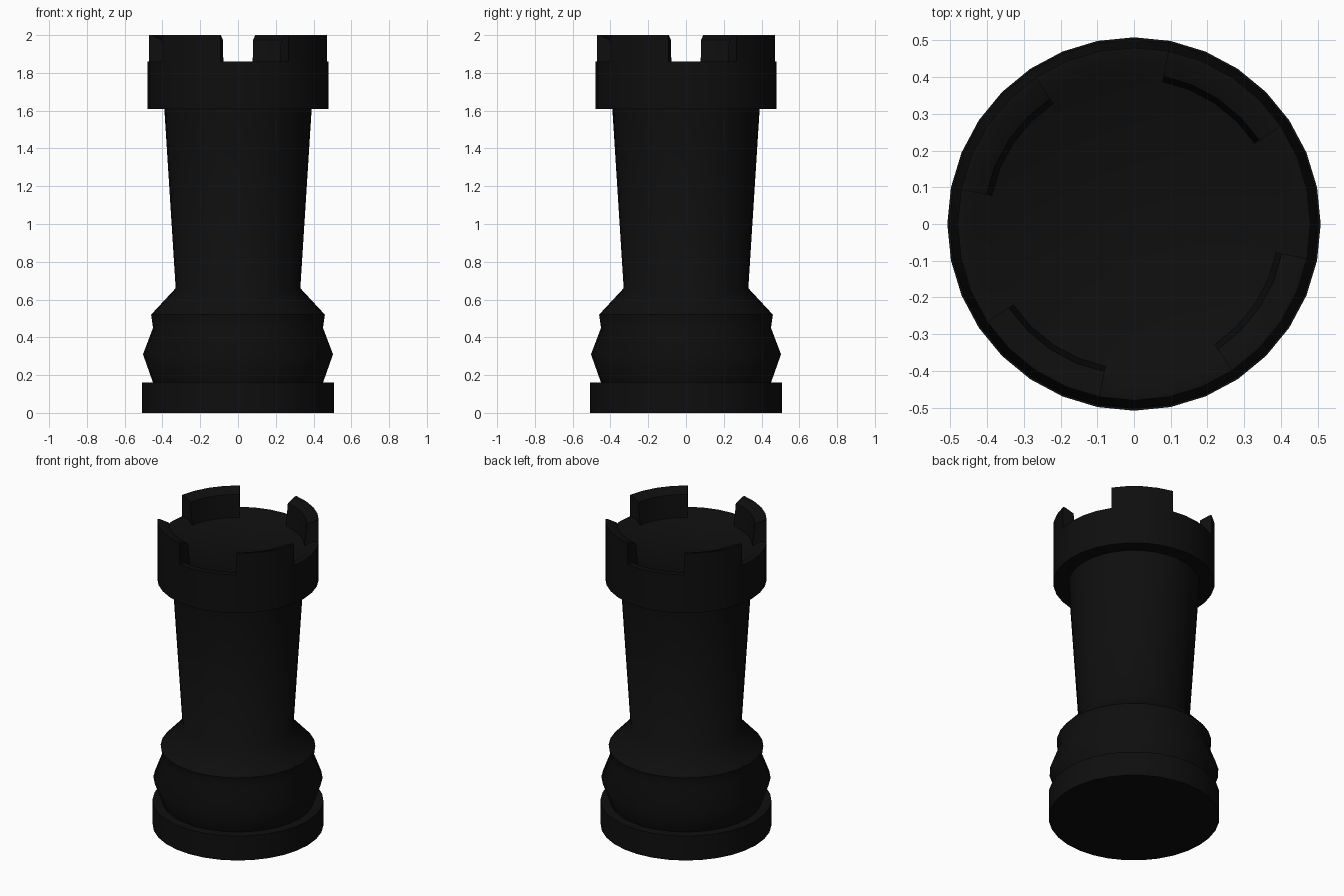
import bpy
import bmesh
from math import sin, cos, radians, tau

SIDES = 32

cube = bpy.data.objects.get("Cube")
if cube:
    bpy.data.objects.remove(cube)

# Single near-black finish
black = bpy.data.materials.new("black")
black.use_nodes = True
colour = (0.0045, 0.0045, 0.0045, 1)
black.diffuse_color = colour
black.node_tree.nodes["Principled BSDF"].inputs["Base Color"].default_value = colour


def finish(name, bm):
    """Weld, orient and shade a part, then link it to the scene."""
    bmesh.ops.remove_doubles(bm, verts=bm.verts, dist=0.0001)
    bmesh.ops.recalc_face_normals(bm, faces=bm.faces)
    mesh = bpy.data.meshes.new(name)
    bm.to_mesh(mesh)
    bm.free()
    mesh.materials.append(black)
    obj = bpy.data.objects.new(name, mesh)
    bpy.context.collection.objects.link(obj)
    bpy.ops.object.select_all(action="DESELECT")
    bpy.context.view_layer.objects.active = obj
    obj.select_set(True)
    bpy.ops.object.shade_smooth_by_angle(angle=radians(50))
    return obj


def ring_point(r, z, step):
    a = tau * step / SIDES
    return (r * cos(a), r * sin(a), z)


def lathe(name, profile):
    """Turn a profile of (radius, height) points; flat caps close the ends."""
    bm = bmesh.new()
    rings = [[bm.verts.new(ring_point(r, z, s)) for s in range(SIDES)]
             for r, z in profile]
    for low, high in zip(rings, rings[1:]):
        for s in range(SIDES):
            t = (s + 1) % SIDES
            bm.faces.new((low[s], low[t], high[t], high[s]))
    bm.faces.new(rings[0])
    bm.faces.new(rings[-1])
    return finish(name, bm)


def arc_block(name, section, first, steps):
    """Sweep a closed section around the axis over a few sides."""
    bm = bmesh.new()
    cuts = [[bm.verts.new(ring_point(r, z, first + s)) for r, z in section]
            for s in range(steps + 1)]
    n = len(section)
    for a, b in zip(cuts, cuts[1:]):
        for i in range(n):
            j = (i + 1) % n
            bm.faces.new((a[i], a[j], b[j], b[i]))
    bm.faces.new(cuts[0])
    bm.faces.new(cuts[-1])
    return finish(name, bm)


# Foot disc
lathe("foot", [(0.508, 0), (0.508, 0.16)])

# Stepped lower body and flaring shaft
lathe("shaft", [(0.45, 0.16), (0.503, 0.31), (0.45, 0.45), (0.46, 0.52),
                (0.33, 0.66), (0.39, 1.61)])

# Collar with a shallow sunken floor
lathe("collar", [(0.48, 1.61), (0.48, 1.86), (0.44, 1.86), (0.395, 1.83)])

# Four battlements with bevelled inner rims
battlement = [(0.48, 1.86), (0.48, 2), (0.467, 2), (0.41, 1.975),
              (0.395, 1.83), (0.44, 1.86)]
for k in range(4):
    arc_block(f"battlement_{k + 1}", battlement, 3 + 8 * k, 4)
